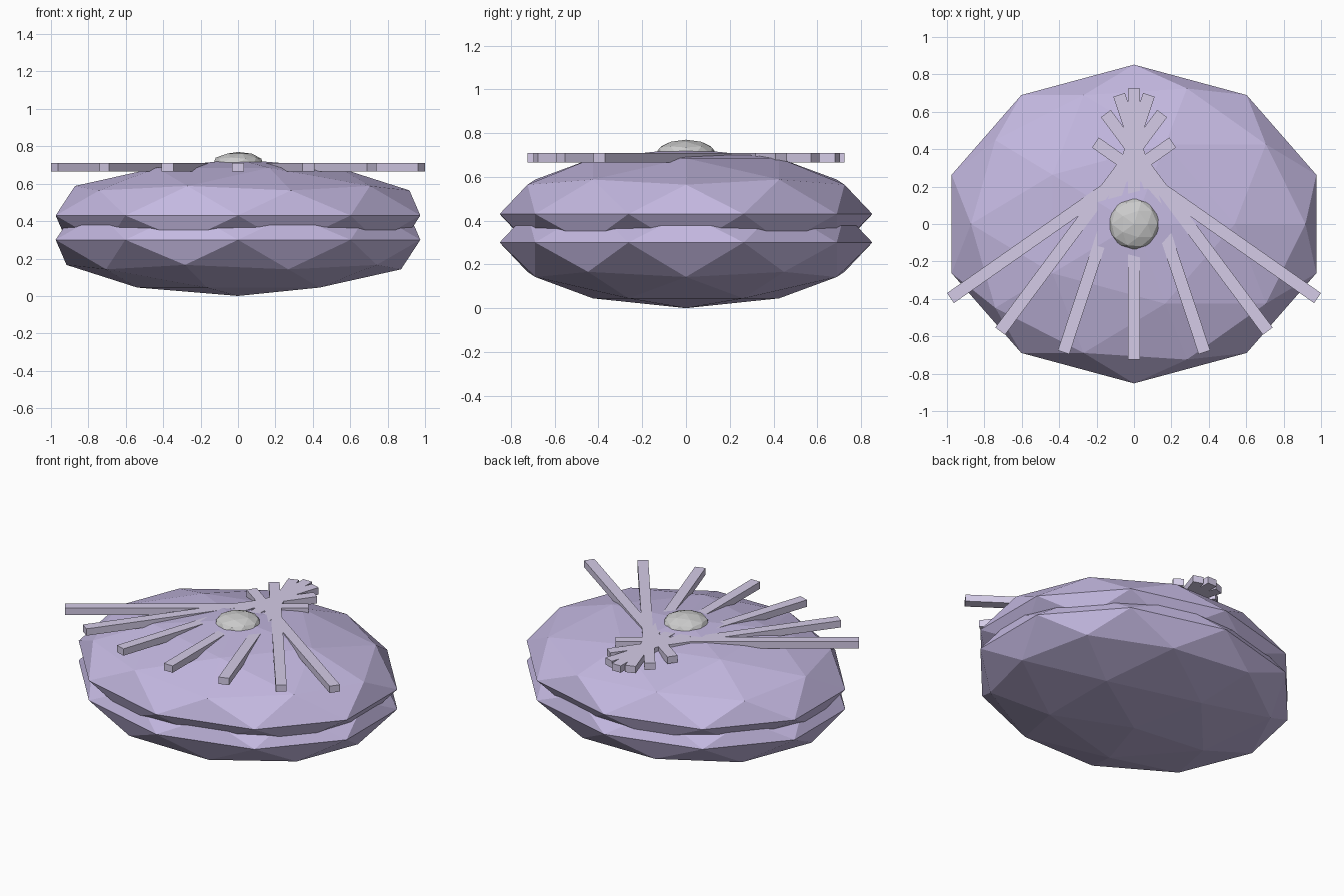
import bpy
import math

if "Cube" in bpy.data.objects:
    bpy.data.objects.remove(bpy.data.objects["Cube"])


def paint(obj, name, color):
    mat = bpy.data.materials.get(name) or bpy.data.materials.new(name)
    mat.diffuse_color = color
    mat.use_nodes = True
    mat.node_tree.nodes["Principled BSDF"].inputs["Base Color"].default_value = mat.diffuse_color
    obj.data.materials.append(mat)


def faceted_ball(name, z, radii):
    bpy.ops.mesh.primitive_ico_sphere_add(subdivisions=2, radius=1, location=(0, 0, z))
    obj = bpy.context.object
    obj.name = name
    obj.scale = radii
    bpy.ops.object.transform_apply(location=False, rotation=False, scale=True)
    return obj


def rib(index):
    # Flat bar fanned out around a point behind the pearl
    angle = 0.32 * index
    y = 0.0022 * index * index
    bpy.ops.mesh.primitive_cube_add(size=1, location=(0.473 * math.sin(angle), y, 0.6875),
                                    rotation=(0, 0, angle))
    obj = bpy.context.object
    obj.name = f"shell_rib_{index + 4}"
    obj.scale = (0.065, 1.45, 0.045)
    bpy.ops.object.transform_apply(location=False, rotation=False, scale=True)
    paint(obj, "rib_lilac", (0.66, 0.60, 0.80, 1))


# Two overlapping shell halves
for name, z in (("lower_shell", 0.30), ("upper_shell", 0.43)):
    shell = faceted_ball(name, z, (1.025, 0.852, 0.30))
    paint(shell, "shell_purple", (0.55, 0.48, 0.75, 1))

# Ribs fanned over the upper shell
for i in range(-3, 4):
    rib(i)

# Pearl on top
faceted_ball("pearl", 0.705, (0.14, 0.14, 0.065))
